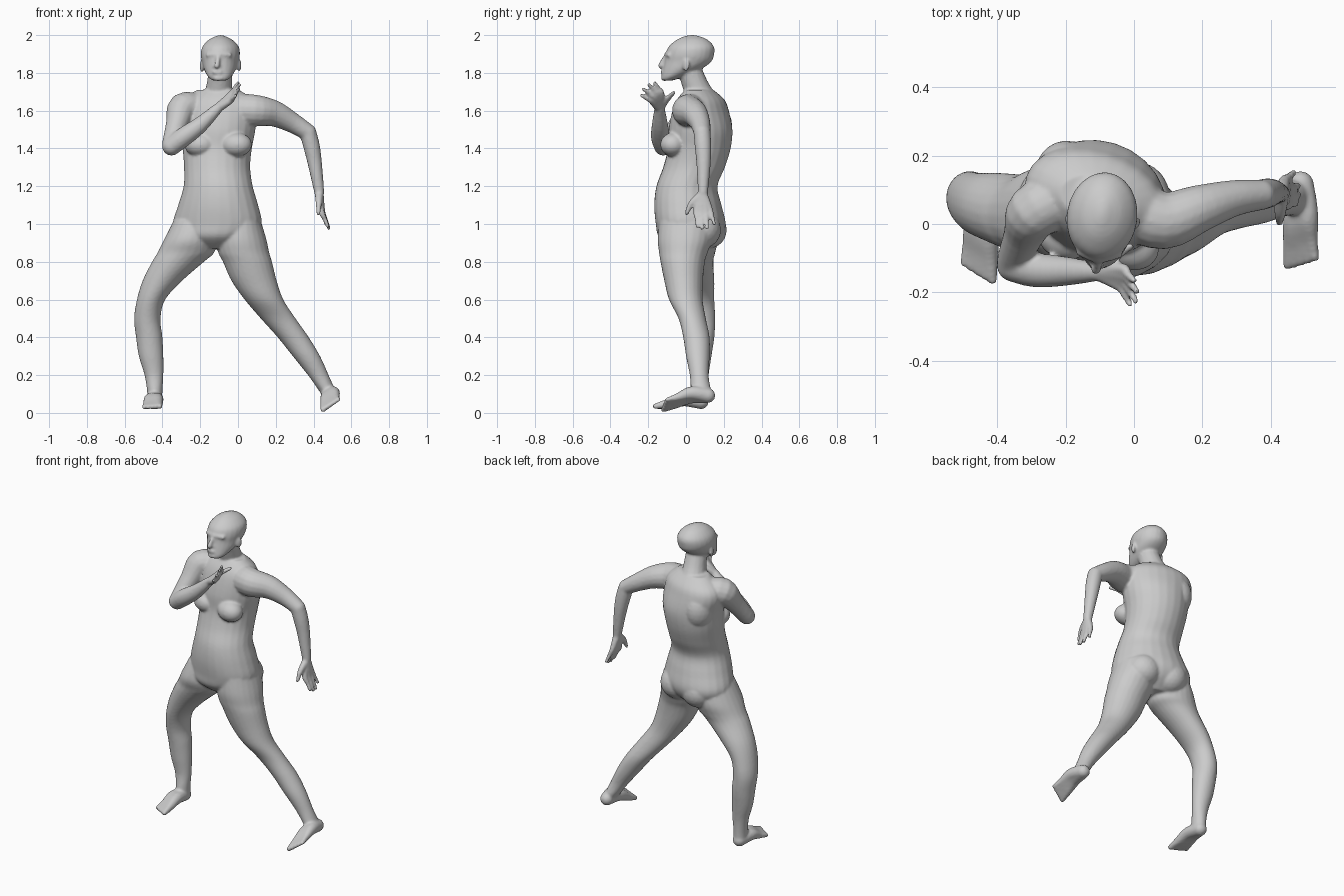
import bpy, bmesh, math
from mathutils import Vector, Matrix

bm = bmesh.new()
SIDES = 24


def smooth_rows(rows, n=5):
    """Catmull-Rom interpolation of equally long tuples."""
    out = []
    for i in range(len(rows) - 1):
        p0, p1 = rows[max(i - 1, 0)], rows[i]
        p2, p3 = rows[i + 1], rows[min(i + 2, len(rows) - 1)]
        for k in range(n):
            t = k / n
            out.append([0.5 * (2*b + (c - a)*t + (2*a - 5*b + 4*c - d)*t*t
                               + (3*b - a - 3*c + d)*t**3)
                        for a, b, c, d in zip(p0, p1, p2, p3)])
    return out + [list(rows[-1])]


def skin(rings):
    vs = [[bm.verts.new(p) for p in r] for r in rings]
    for a, b in zip(vs, vs[1:]):
        for i in range(len(a)):
            j = (i + 1) % len(a)
            bm.faces.new((a[i], a[j], b[j], b[i]))
    bm.faces.new(vs[0][::-1])
    bm.faces.new(vs[-1])


def slices(rows, yaw=0):
    """Loft of horizontal ovals: z, x min, x max, y min, y max."""
    rot = Matrix.Rotation(math.radians(yaw), 3, 'Z')
    rings = []
    for z, x0, x1, y0, y1 in smooth_rows(rows):
        c = Vector(((x0 + x1) / 2, (y0 + y1) / 2, z))
        ang = [2 * math.pi * i / SIDES for i in range(SIDES)]
        rings.append([c + rot @ Vector(((x1 - x0) / 2 * math.cos(t),
                                        (y1 - y0) / 2 * math.sin(t), 0)) for t in ang])
    skin(rings)


def blob(loc, rad, yaw=0):
    m = (Matrix.Translation(loc) @ Matrix.Rotation(math.radians(yaw), 4, 'Z')
         @ Matrix.Diagonal((*rad, 1)))
    bmesh.ops.create_icosphere(bm, subdivisions=3, radius=1, matrix=m)


def limb(*rows):
    """Round tube along x, y, z, radius with ball ends."""
    pts = smooth_rows(rows, 4)
    pos = [Vector(p[:3]) for p in pts]
    u = Vector((0.31, 0.52, 0.79))
    rings = []
    for i, p in enumerate(pos):
        t = (pos[min(i + 1, len(pos) - 1)] - pos[max(i - 1, 0)]).normalized()
        u = (u - t * u.dot(t)).normalized()
        v = t.cross(u)
        rings.append([p + pts[i][3] * (u * math.cos(a) + v * math.sin(a))
                      for a in [2 * math.pi * k / 16 for k in range(16)]])
    skin(rings)
    for r in (rows[0], rows[-1]):
        blob(r[:3], (r[3],) * 3)


def hand(wrist, fingers, thumb):
    for knuckle, tip in fingers:
        mid = Vector(knuckle).lerp(Vector(tip), 0.5)
        limb((*wrist, 0.024), (*knuckle, 0.017), (*mid, 0.0125), (*tip, 0.010))
    limb((*wrist, 0.024), (*thumb[0], 0.017), (*thumb[1], 0.011))


def foot(heel, big, small):
    heel, big, small = Vector(heel), Vector(big), Vector(small)
    for k in range(5):
        t = k / 4
        toe = big.lerp(small, t)
        mid = heel.lerp(toe, 0.4) + Vector((0, 0, 0.022))
        ball = heel.lerp(toe, 0.75) + Vector((0, 0, 0.008))
        limb((*heel, 0.04), (*mid, 0.036), (*ball, 0.024 - 0.004 * t),
             (*toe, 0.015 - 0.003 * t))


# torso, turned towards its right
slices([(0.87, -.23, -.01, -.07, .11), (0.93, -.32, .08, -.14, .18),
        (1.00, -.35, .13, -.155, .205), (1.10, -.32, .11, -.165, .185),
        (1.20, -.29, .08, -.155, .165), (1.30, -.287, .066, -.12, .205),
        (1.40, -.295, .075, -.095, .235), (1.50, -.305, .095, -.09, .243),
        (1.60, -.325, .10, -.065, .22), (1.66, -.30, .08, -.04, .195),
        (1.71, -.22, .01, 0, .14)], -17)
# breasts, shoulder blade, buttocks
blob((-.20, -.03, 1.42), (.085, .075, .065), -17)
blob((-.01, -.065, 1.42), (.085, .07, .065), -17)
blob((-.20, .15, 1.52), (.09, .095, .12), -17)
blob((.0, .085, .97), (.105, .10, .10), -17)
blob((-.17, .12, .97), (.105, .095, .10), -17)

# right leg
slices([(1.02, -.34, -.12, -.10, .16), (.92, -.39, -.115, -.12, .17),
        (.85, -.425, -.125, -.10, .155), (.80, -.455, -.18, -.085, .145),
        (.70, -.505, -.295, -.055, .15), (.60, -.535, -.385, -.03, .15),
        (.50, -.55, -.41, -.005, .155), (.40, -.54, -.40, .01, .15),
        (.30, -.525, -.395, .02, .135), (.20, -.495, -.395, .03, .12),
        (.12, -.482, -.40, .02, .115), (.06, -.48, -.40, .02, .115)])
foot((-.44, .08, .06), (-.415, -.162, .035), (-.498, -.115, .03))
# left leg
slices([(1.02, -.09, .12, -.14, .15), (.92, -.115, .15, -.15, .14),
        (.85, -.105, .165, -.143, .115), (.80, -.08, .18, -.135, .10),
        (.70, -.035, .205, -.115, .09), (.60, .035, .24, -.09, .088),
        (.50, .12, .305, -.04, .105), (.40, .21, .375, -.015, .125),
        (.30, .29, .435, .0, .125), (.20, .37, .48, .02, .12),
        (.13, .42, .51, .025, .13), (.10, .44, .515, .03, .13)])
foot((.487, .115, .092), (.45, -.12, .018), (.53, -.10, .07))

# right arm, folded up in front of the chest
limb((-.22, .07, 1.61, .08), (-.292, .035, 1.612, .082),
     (-.322, -.03, 1.53, .06), (-.352, -.105, 1.425, .05))
limb((-.352, -.12, 1.412, .05), (-.285, -.135, 1.463, .051),
     (-.20, -.138, 1.525, .043), (-.11, -.14, 1.61, .028))
hand((-.11, -.14, 1.61),
     [((-.035, -.13, 1.69), (.0, -.165, 1.748)), ((-.03, -.15, 1.685), (.008, -.197, 1.738)),
      ((-.03, -.168, 1.67), (.005, -.225, 1.715)), ((-.04, -.182, 1.652), (-.012, -.235, 1.68))],
     ((-.07, -.105, 1.655), (-.01, -.065, 1.695)))
# left arm, hanging out to the side
limb((0, .04, 1.60, .09), (.09, .01, 1.60, .085), (.19, .045, 1.585, .07),
     (.29, .075, 1.535, .054), (.37, .085, 1.485, .045))
limb((.37, .085, 1.485, .045), (.39, .09, 1.41, .044),
     (.407, .093, 1.32, .038), (.43, .09, 1.17, .027))
hand((.43, .09, 1.16),
     [((.44, .055, 1.07), (.475, .06, .988)), ((.445, .08, 1.065), (.482, .085, .977)),
      ((.445, .105, 1.07), (.48, .112, .98)), ((.44, .125, 1.08), (.467, .15, 1.0))],
     ((.428, .03, 1.11), (.425, .003, 1.055)))

# neck and head
limb((-.11, .09, 1.64, .085), (-.10, .055, 1.72, .07), (-.093, .025, 1.80, .064))
slices([(1.76, -.135, -.06, -.125, -.07), (1.78, -.16, -.035, -.128, -.01),
        (1.82, -.18, -.01, -.122, .08), (1.86, -.19, .002, -.115, .135),
        (1.90, -.197, .01, -.108, .15), (1.94, -.187, .003, -.092, .148),
        (1.975, -.155, -.03, -.05, .115), (1.993, -.12, -.065, -.01, .075),
        (2.0, -.10, -.085, .02, .045)], -8)
# nose, brow, lips, chin, ears
limb((-.105, -.11, 1.885, .011), (-.108, -.125, 1.86, .012), (-.112, -.134, 1.838, .015))
blob((-.112, -.115, 1.835), (.024, .014, .011), -8)
limb((-.16, -.082, 1.895, .012), (-.105, -.101, 1.897, .014), (-.045, -.09, 1.895, .012))
blob((-.11, -.122, 1.803), (.028, .012, .012), -8)
blob((-.105, -.115, 1.772), (.03, .018, .016), -8)
blob((-.192, .012, 1.835), (.01, .02, .034), 12)
blob((.006, .0, 1.84), (.01, .02, .034), -28)

# fuse every part into one smooth skin
mesh = bpy.data.meshes.new("human_body")
bmesh.ops.recalc_face_normals(bm, faces=bm.faces)
bm.to_mesh(mesh)
bm.free()
body = bpy.data.objects.new("human_body", mesh)
bpy.context.collection.objects.link(body)
remesh = body.modifiers.new("fuse", 'REMESH')
remesh.mode = 'VOXEL'
remesh.voxel_size = 0.0075
remesh.use_smooth_shade = True
soften = body.modifiers.new("soften", 'SMOOTH')
soften.factor = 0.5
soften.iterations = 5
